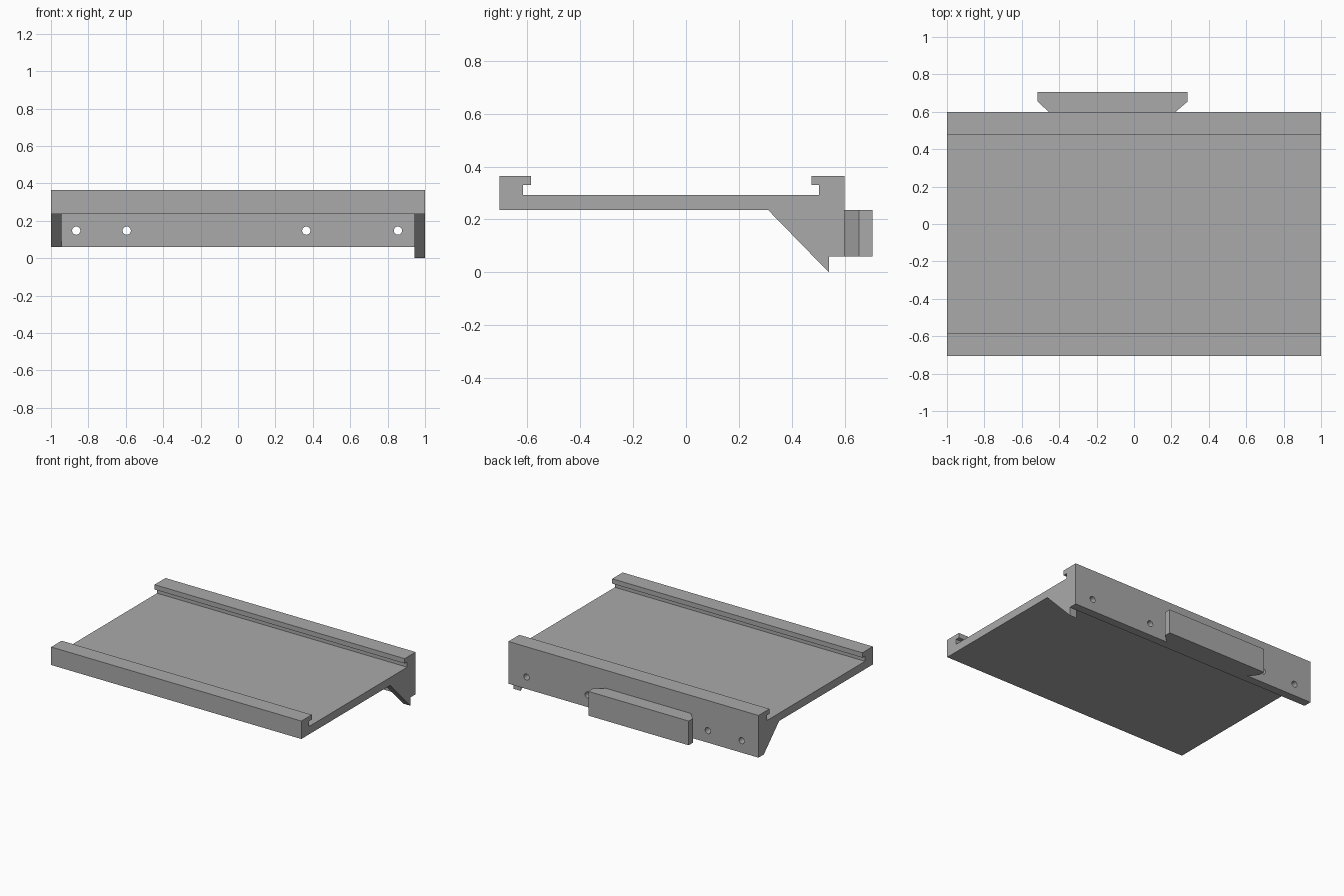
import bpy
import bmesh
from mathutils import Matrix, Vector

cube = bpy.data.objects.get("Cube")
if cube:
    bpy.data.objects.remove(cube, do_unlink=True)

GREY = (0.4, 0.4, 0.4, 1.0)
grey = bpy.data.materials.new("plain grey")
grey.use_nodes = True
grey.diffuse_color = GREY
grey.node_tree.nodes["Principled BSDF"].inputs["Base Color"].default_value = GREY


def add_object(name, bm):
    bmesh.ops.recalc_face_normals(bm, faces=bm.faces)
    mesh = bpy.data.meshes.new(name)
    bm.to_mesh(mesh)
    bm.free()
    mesh.materials.append(grey)
    obj = bpy.data.objects.new(name, mesh)
    bpy.context.collection.objects.link(obj)
    return obj


def prism(name, points, offset):
    """Extrude a flat outline along the offset vector."""
    bm = bmesh.new()
    face = bm.faces.new([bm.verts.new(p) for p in points])
    result = bmesh.ops.extrude_face_region(bm, geom=[face])
    verts = [v for v in result["geom"] if isinstance(v, bmesh.types.BMVert)]
    bmesh.ops.translate(bm, verts=verts, vec=Vector(offset))
    return add_object(name, bm)


def side_prism(name, outline, x0, x1):
    return prism(name, [(x0, y, z) for y, z in outline], (x1 - x0, 0, 0))


# Main heights and depths
FRONT, BACK, PLATE = -0.705, 0.6, 0.54
LOW, UNDER, FLOOR, LIP, TOP = 0.06, 0.235, 0.292, 0.33, 0.365

# Tray with two undercut rails and a downward mounting flange
tray = side_prism("tray", [
    (FRONT, UNDER), (PLATE, UNDER), (PLATE, LOW), (BACK, LOW), (BACK, TOP),
    (0.475, TOP), (0.475, LIP), (0.504, LIP), (0.504, FLOOR),
    (-0.616, FLOOR), (-0.616, LIP), (-0.586, LIP), (-0.586, TOP), (FRONT, TOP),
], -1, 1)

# Screw holes through the flange
bm = bmesh.new()
for x in (-0.865, -0.595, 0.365, 0.855):
    place = Matrix.Translation((x, 0.57, 0.147)) @ Matrix.Rotation(1.570796, 4, "X")
    bmesh.ops.create_cone(bm, cap_ends=True, segments=32, radius1=0.022,
                          radius2=0.022, depth=0.2, matrix=place)
cutter = add_object("screw_hole_cutter", bm)
cutter.hide_render = True
cutter.hide_viewport = True
cut = tray.modifiers.new("screw_holes", "BOOLEAN")
cut.operation = "DIFFERENCE"
cut.solver = "EXACT"
cut.object = cutter

# Triangular braces at both ends, the left one reaching lower
for name, x0, x1, start, bottom in (("right_brace", -1, -0.943, 0.365, LOW),
                                    ("left_brace", 0.943, 1, 0.311, 0)):
    side_prism(name, [(start, UNDER), (PLATE, UNDER), (PLATE, bottom)], x0, x1)

# Wedge-sided hanging tab on the back
prism("hanging_tab", [(x, y, LOW) for x, y in (
    (-0.457, BACK), (-0.515, 0.655), (-0.515, 0.705),
    (0.287, 0.705), (0.287, 0.655), (0.223, BACK))], (0, 0, UNDER - LOW))
